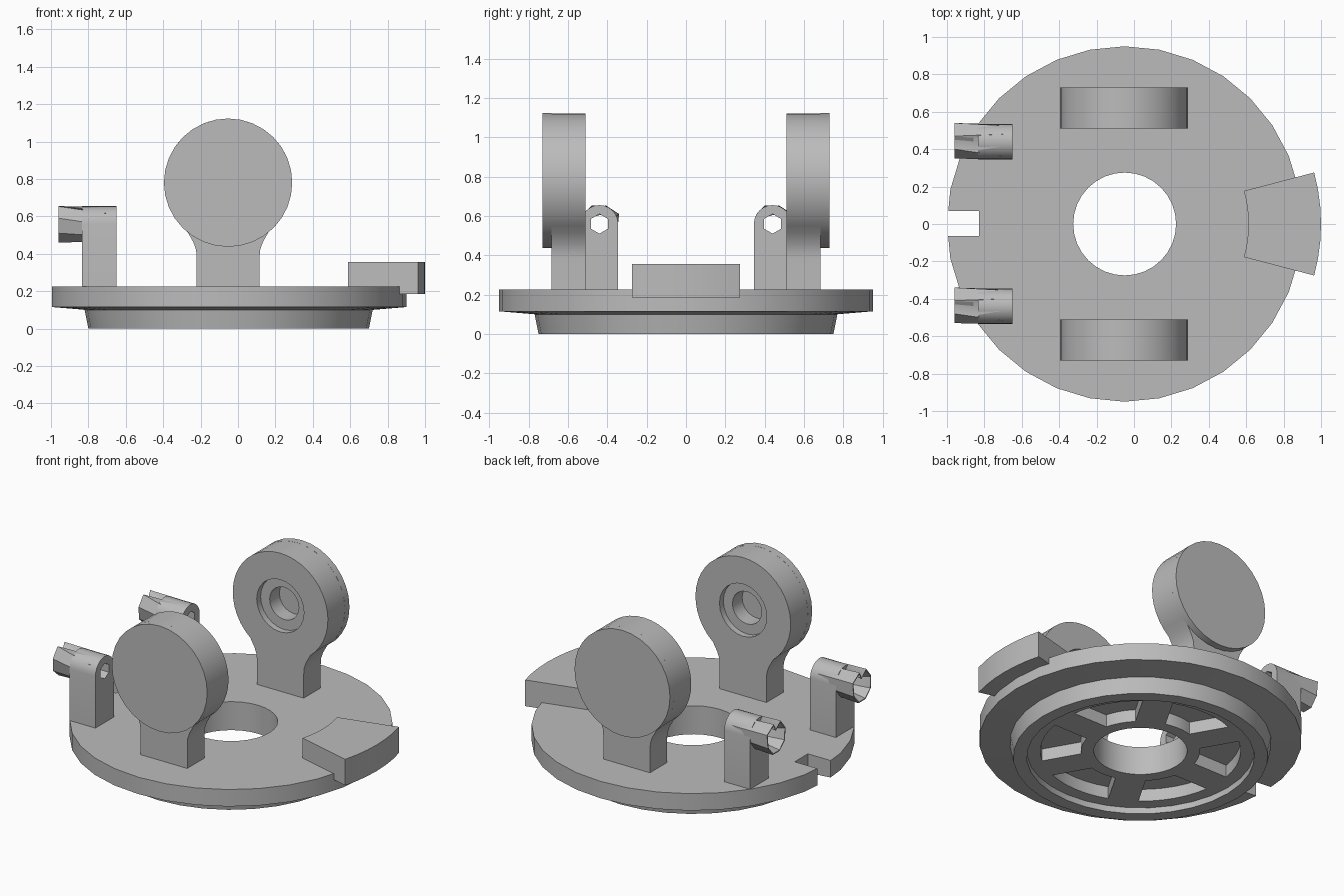
import bpy, bmesh
from math import sin, cos, asin, radians, pi, tau
from mathutils import Matrix, Vector

if "Cube" in bpy.data.objects:
    bpy.data.objects.remove(bpy.data.objects["Cube"], do_unlink=True)

CX = -0.05          # axis of the round base
grey = bpy.data.materials.new("plain grey")
grey.use_nodes = True
COLOUR = (0.5, 0.5, 0.5, 1)
grey.diffuse_color = COLOUR
grey.node_tree.nodes["Principled BSDF"].inputs["Base Color"].default_value = COLOUR


def finish(name, bm):
    bmesh.ops.recalc_face_normals(bm, faces=bm.faces)
    mesh = bpy.data.meshes.new(name)
    bm.to_mesh(mesh)
    bm.free()
    mesh.materials.append(grey)
    ob = bpy.data.objects.new(name, mesh)
    bpy.context.collection.objects.link(ob)
    return ob


def loft(name, rings, closed=False):
    """Join rings of points; cap the ends, or close the last ring to the first."""
    bm = bmesh.new()
    rows = [[bm.verts.new(p) for p in ring] for ring in rings]
    n = len(rows[0])
    pairs = list(zip(rows, rows[1:])) + ([(rows[-1], rows[0])] if closed else [])
    for a, b in pairs:
        for i in range(n):
            j = (i + 1) % n
            bm.faces.new((a[i], a[j], b[j], b[i]))
    if not closed:
        bm.faces.new(rows[0])
        bm.faces.new(rows[-1])
    return finish(name, bm)


def circle(r, n, start=0.0):
    return [(r * cos(start + tau * i / n), r * sin(start + tau * i / n)) for i in range(n)]


def lathe(name, profile, n):
    return loft(name, [[(CX + x, y, z) for x, y in circle(r, n)] for r, z in profile], True)


def sector(name, r0, r1, half0, half1, mid, z0, z1, n=6):
    """Block bounded by two arcs around the base axis."""
    steps = [2 * i / n - 1 for i in range(n + 1)]
    pts = [(r0, mid + half0 * t) for t in steps] + [(r1, mid - half1 * t) for t in steps]
    return loft(name, [[(CX + r * cos(a), r * sin(a), z) for r, a in pts] for z in (z0, z1)])


def along_y(name, outline, y0, y1):
    return loft(name, [[(x, y, z) for x, z in outline] for y in (y0, y1)])


def along_x(name, outline, x0, x1):
    return loft(name, [[(x, y, z) for y, z in outline] for x in (x0, x1)])


def cut(ob, *cutters):
    bpy.context.view_layer.objects.active = ob
    for c in cutters:
        mod = ob.modifiers.new("cut", "BOOLEAN")
        mod.operation, mod.object, mod.solver = "DIFFERENCE", c, "EXACT"
        c.hide_render = True
        bpy.ops.object.modifier_apply(modifier=mod.name)
        bpy.data.objects.remove(c, do_unlink=True)


# Round base: flange, tapered hub with a rim, and a centre hole
base = lathe("round_base", [(0.275, 0.04), (0.67, 0.04), (0.67, 0), (0.75, 0), (0.77, 0.1),
                            (0.95, 0.115), (0.95, 0.225), (0.275, 0.225)], 32)

# Six pockets underneath, leaving parallel-sided spokes
def half_angle(r):
    return radians(30) - asin(0.09 / r)

for k in range(6):
    cut(base, sector("pocket", 0.35, 0.59, half_angle(0.35), half_angle(0.59),
                     radians(30 + 60 * k), -0.05, 0.12))

# Slot in the flange edge
cut(base, along_x("slot", [(-0.065, 0.08), (0.07, 0.08), (0.07, 0.3), (-0.065, 0.3)], -1.1, -0.83))

# Raised tab overhanging the flange
sector("edge_tab", 0.662, 1.05, radians(15.5), radians(15.2), 0, 0.185, 0.355)

# Two upright round heads on stems, with stepped bores facing inward
HEAD_Z, HEAD_X = 0.78, -0.053
start, sweep, n = radians(-51), radians(282), 32
outline = [(0.342 * cos(start + sweep * i / n), 0.342 * sin(start + sweep * i / n)) for i in range(n + 1)]
fillet = [(-0.185, -0.32), (-0.171, -0.36), (-0.168, -0.4), (-0.168, -0.57)]
outline += fillet + [(-x, z) for x, z in reversed(fillet)]


def place(points):
    return [(HEAD_X + x, HEAD_Z + z) for x, z in points]


for side, label in ((-1, "front"), (1, "back")):
    head = along_y(label + "_head", place(outline), side * 0.51, side * 0.685)
    cut(head,
        along_y("wide_bore", place(circle(0.17, 24)), side * 0.45, side * 0.55),
        along_y("narrow_bore", place(circle(0.105, 20)), side * 0.45, side * 0.65))
    along_y(label + "_head_cap", place(circle(0.343, 32)), side * 0.685, side * 0.73)

# Two round-topped lugs with a hexagonal bore and a faceted flared nozzle
LUG_Z = 0.56
nozzle_end = [(0.1, 0.05), (0.03, 0.095), (0.01, 0.05), (-0.04, 0.093),
              (-0.09, 0.03), (-0.085, -0.05), (-0.03, -0.1), (0.04, -0.1), (0.09, -0.04)]
for side, label in ((-1, "front"), (1, "back")):
    cy = side * 0.44

    def shift(points):
        return [(cy + y, LUG_Z + z) for y, z in points]

    arch = [(0.095 * cos(pi * i / 12), 0.095 * sin(pi * i / 12)) for i in range(13)]
    lug = along_x(label + "_lug", shift(arch + [(-0.095, -0.35), (0.095, -0.35)]), -0.835, -0.65)
    cut(lug, along_x("hex_bore", shift(circle(0.05, 6, pi / 2)), -0.9, -0.6))

    # Nozzle is a hollow sleeve: outer skin to the mouth, then back in along the bore
    count = len(nozzle_end)
    first = radians(25)
    sections = [(-0.7, circle(0.095, count, first)), (-0.96, nozzle_end),
                (-0.96, [(y * 0.93, z * 0.93) for y, z in nozzle_end]),
                (-0.8, circle(0.055, count, first)), (-0.7, circle(0.055, count, first))]
    loft(label + "_nozzle", [[(x, y, z) for y, z in shift(pts)] for x, pts in sections], True)

# Smooth shading with crisp edges
for ob in bpy.context.scene.objects:
    ob.select_set(ob.type == "MESH")
bpy.context.view_layer.objects.active = base
bpy.ops.object.shade_smooth_by_angle(angle=radians(30))
